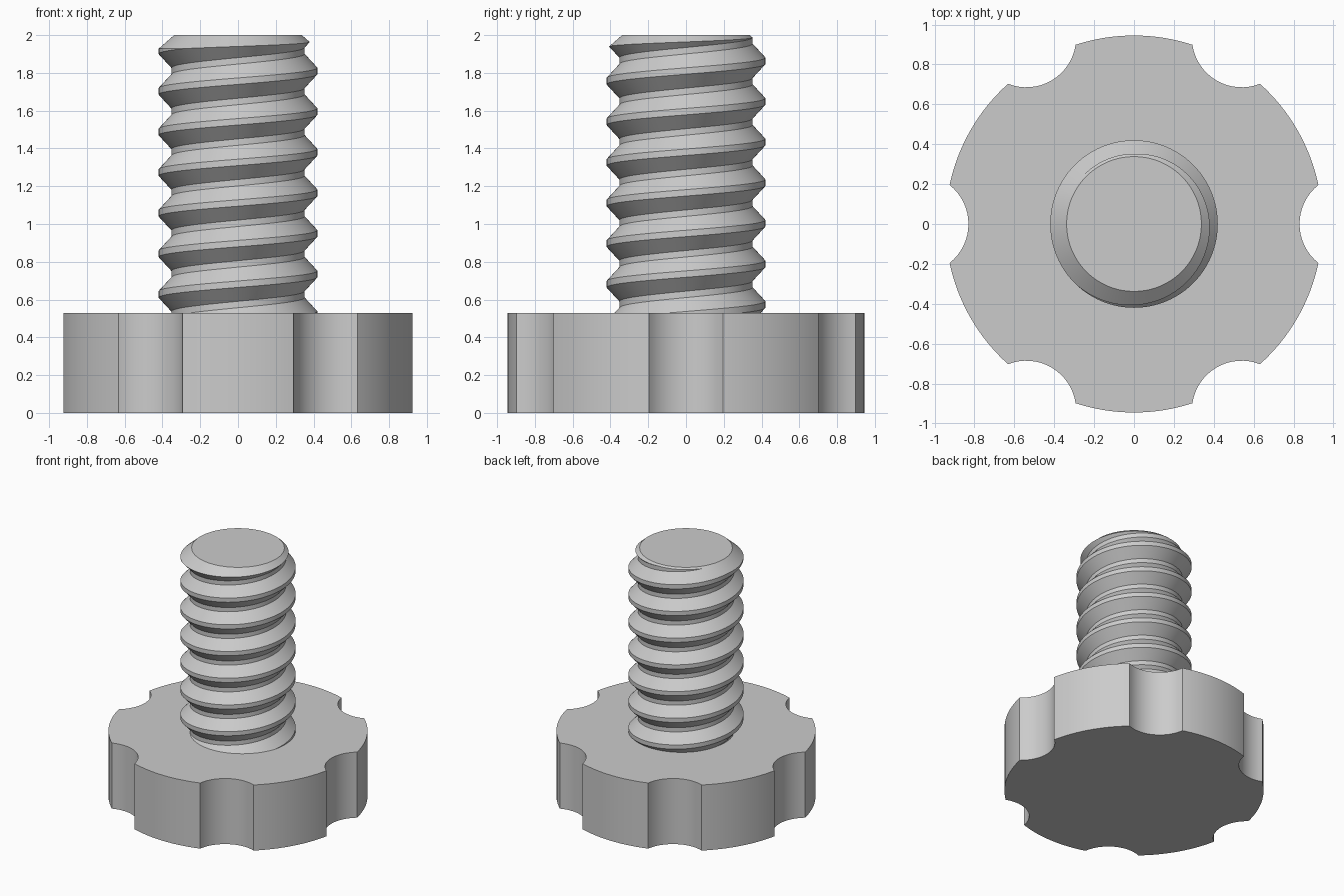
import bpy, bmesh
from math import pi, sin, cos, asin, acos, radians

cube = bpy.data.objects.get("Cube")
if cube:
    bpy.data.objects.remove(cube, do_unlink=True)

grey = bpy.data.materials.new("light grey")
grey.use_nodes = True
grey.diffuse_color = (0.6, 0.6, 0.6, 1)
grey.node_tree.nodes["Principled BSDF"].inputs["Base Color"].default_value = (0.6, 0.6, 0.6, 1)


def make_object(name, bm):
    bmesh.ops.recalc_face_normals(bm, faces=bm.faces)
    mesh = bpy.data.meshes.new(name)
    bm.to_mesh(mesh)
    bm.free()
    mesh.materials.append(grey)
    ob = bpy.data.objects.new(name, mesh)
    bpy.context.collection.objects.link(ob)
    return ob


def select_only(ob):
    bpy.ops.object.select_all(action='DESELECT')
    ob.select_set(True)
    bpy.context.view_layer.objects.active = ob


def smooth(ob):
    select_only(ob)
    bpy.ops.object.shade_smooth_by_angle(angle=radians(30))


# Knob head: a disc with six round finger notches
HEAD_R, HEAD_H, NOTCH_R, NOTCH_D = 0.945, 0.528, 0.25, 1.08
half = acos((HEAD_R**2 + NOTCH_D**2 - NOTCH_R**2) / (2 * HEAD_R * NOTCH_D))
swing = asin(HEAD_R * sin(half) / NOTCH_R)
STEPS = 16
bm = bmesh.new()
outline = []
for k in range(6):
    turn = k * pi / 3
    for i in range(STEPS):      # notch arc
        a = pi + swing - 2 * swing * i / STEPS
        a = turn + a
        outline.append((NOTCH_D * cos(turn) + NOTCH_R * cos(a),
                        NOTCH_D * sin(turn) + NOTCH_R * sin(a)))
    for i in range(STEPS):      # outer arc
        a = turn + half + (pi / 3 - 2 * half) * i / STEPS
        outline.append((HEAD_R * cos(a), HEAD_R * sin(a)))
base = bm.faces.new([bm.verts.new((x, y, 0)) for x, y in outline])
top = bmesh.ops.extrude_face_region(bm, geom=[base])
bmesh.ops.translate(bm, vec=(0, 0, HEAD_H),
                    verts=[v for v in top["geom"] if isinstance(v, bmesh.types.BMVert)])
smooth(make_object("knob_head", bm))

# Threaded shaft: a right-handed helical profile wrapped round the axis
PITCH, CREST_R, ROOT_R, FLAT = 0.215, 0.42, 0.352, 0.034
CREST_Z = 1.81                  # crest height on the +x side
SEG, TURNS = 96, 11
profile = [(CREST_R, -FLAT / 2), (CREST_R, FLAT / 2),
           (ROOT_R, PITCH / 2 - FLAT / 2), (ROOT_R, PITCH / 2 + FLAT / 2)]
bm = bmesh.new()
rows = []
for t in range(TURNS):
    for r, dz in profile:
        z0 = CREST_Z + (t - 8) * PITCH + dz
        rows.append([bm.verts.new((r * cos(2 * pi * i / SEG), r * sin(2 * pi * i / SEG),
                                   z0 + PITCH * i / SEG)) for i in range(SEG)])
n = len(profile)
for j in range(len(rows) - 1):
    for i in range(SEG):
        if i < SEG - 1:
            bm.faces.new((rows[j][i], rows[j][i + 1], rows[j + 1][i + 1], rows[j + 1][i]))
        elif j + 1 + n < len(rows):
            bm.faces.new((rows[j][i], rows[j + n][0], rows[j + n + 1][0], rows[j + 1][i]))
# close both ragged ends with fans to the axis
ends = [e for e in bm.edges if e.is_boundary]
low, high = bm.verts.new((0, 0, 0.1)), bm.verts.new((0, 0, 2.5))
for e in ends:
    tip = low if e.verts[0].co.z < 1.2 else high
    bm.faces.new((e.verts[0], e.verts[1], tip))
shaft = make_object("threaded_shaft", bm)

# Trim envelope: flat bottom inside the head, chamfered flat top
bm = bmesh.new()
rings = []
for r, z in ((0.5, 0.5), (0.5, 1.859), (0.338, 2.0)):
    rings.append([bm.verts.new((r * cos(2 * pi * (i + 0.5) / SEG),
                                r * sin(2 * pi * (i + 0.5) / SEG), z)) for i in range(SEG)])
for a, b in zip(rings, rings[1:]):
    for i in range(SEG):
        k = (i + 1) % SEG
        bm.faces.new((a[i], a[k], b[k], b[i]))
bm.faces.new(rings[0])
bm.faces.new(rings[-1])
trim = make_object("shaft_trim_cutter", bm)
trim.hide_render = True

mod = shaft.modifiers.new("trim", 'BOOLEAN')
mod.operation = 'INTERSECT'
mod.solver = 'EXACT'
mod.object = trim
select_only(shaft)
bpy.ops.object.modifier_apply(modifier="trim")
bpy.data.objects.remove(trim, do_unlink=True)
smooth(shaft)
